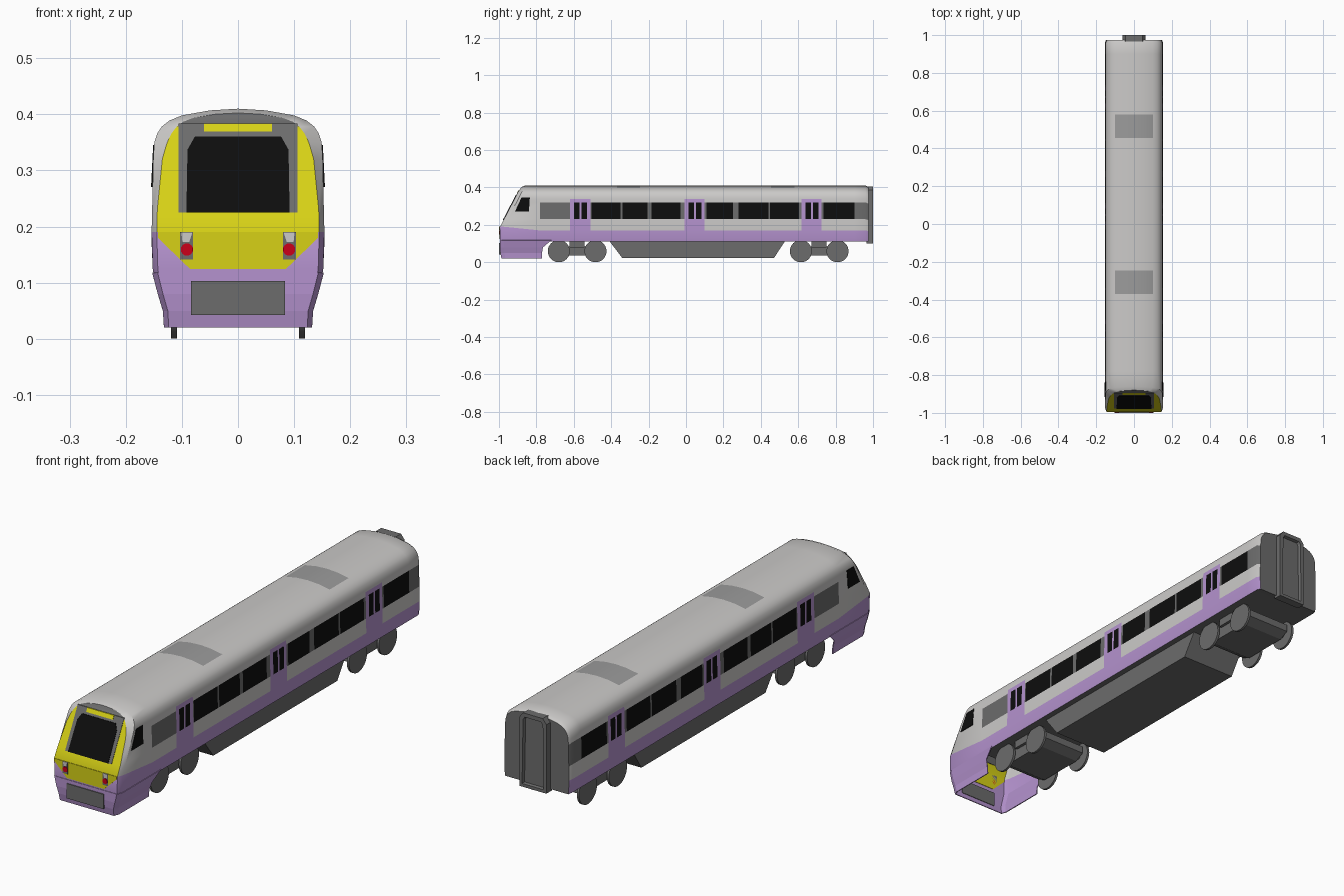
import bpy, bmesh, math
from mathutils import Matrix, Vector

if "Cube" in bpy.data.objects:
    bpy.data.objects.remove(bpy.data.objects["Cube"])

def mat(name, r, g, b):
    m = bpy.data.materials.new(name)
    m.diffuse_color = (r, g, b, 1)
    m.use_nodes = True
    m.node_tree.nodes["Principled BSDF"].inputs["Base Color"].default_value = m.diffuse_color
    return m

WHITE = mat("pale_grey", 0.60, 0.59, 0.58)
PURPLE = mat("lavender", 0.46, 0.29, 0.62)
YELLOW = mat("yellow", 0.68, 0.64, 0.008)
DARK = mat("dark_grey", 0.15, 0.15, 0.15)
BLACK = mat("black_glass", 0.004, 0.004, 0.004)
ROOFGREY = mat("vent_grey", 0.33, 0.33, 0.33)
RED = mat("lamp_red", 0.6, 0.0, 0.01)

def finish(name, bm, mats, smooth=None):
    bmesh.ops.recalc_face_normals(bm, faces=bm.faces)
    me = bpy.data.meshes.new(name)
    bm.to_mesh(me)
    bm.free()
    for m in mats:
        me.materials.append(m)
    ob = bpy.data.objects.new(name, me)
    bpy.context.collection.objects.link(ob)
    if smooth:
        bpy.ops.object.select_all(action='DESELECT')
        ob.select_set(True)
        bpy.context.view_layer.objects.active = ob
        bpy.ops.object.shade_smooth_by_angle(angle=math.radians(smooth))
    return ob

def prism(name, outer, inner, m):
    """Closed solid between two matching polygons."""
    bm = bmesh.new()
    a = [bm.verts.new(p) for p in outer]
    b = [bm.verts.new(p) for p in inner]
    bm.faces.new(a)
    bm.faces.new(b[::-1])
    n = len(a)
    for i in range(n):
        bm.faces.new((a[i], b[i], b[(i + 1) % n], a[(i + 1) % n]))
    return finish(name, bm, [m])

def box(name, x0, x1, y0, y1, z0, z1, m):
    q = [(x0, y0), (x1, y0), (x1, y1), (x0, y1)]
    return prism(name, [(x, y, z0) for x, y in q], [(x, y, z1) for x, y in q], m)

def cylinder_x(name, x, y, z, r, length, m, seg=32):
    bm = bmesh.new()
    bmesh.ops.create_cone(bm, cap_ends=True, segments=seg, radius1=r, radius2=r, depth=length,
                          matrix=Matrix.Translation((x, y, z)) @ Matrix.Rotation(math.pi / 2, 4, 'Y'))
    return finish(name, bm, [m], 35)

def nose(z):
    """Front surface position at a height."""
    return -0.994 + max(0, z - 0.19) * 0.52

def front_plate(name, pts, d, m):
    return prism(name, [(x, nose(z) - d, z) for x, z in pts],
                 [(x, nose(z) + 0.002, z) for x, z in pts], m)

# ---- body shell: cross-section lofted along the length ----
HALF = [(.150, .112), (.152, .125), (.154, .17), (.153, .23), (.151, .32), (.150, .338),
        (.149, .35), (.144, .366), (.136, .378), (.122, .389), (.10, .398), (.05, .407), (0, .41)]
N = len(HALF)
DOORS = [(-.62, -.51), (-.007, .10), (.618, .725)]
PANES = [(a + o, a + o + .03) for a, b in DOORS for o in (.02, .06)]
WINDOWS = [(-.505, -.35), (-.34, -.205), (-.185, -.03), (.11, .25), (.28, .44), (.45, .605), (.735, .90)]
VENTS = [(-.37, -.245), (.455, .58)]

def within(y, spans):
    return any(a < y < b for a, b in spans)

def full(half):
    return half + [(-x, z) for x, z in half[-2::-1]]

def raised(i, z):
    return .19 if i == 2 else z

rings = []
front = [(x * (.94 - .14 * min(1, max(0, (z - .29) / .09))), raised(i, z)) for i, (x, z) in enumerate(HALF)]
shoulder = [(x, raised(i, z)) for i, (x, z) in enumerate(HALF)]
rings.append([(x, nose(z), z - max(0, z - .38) * .25) for x, z in full(front)])
rings.append([(x, nose(z) + .02, z) for x, z in full(shoulder)])
stations = sorted({v for s in DOORS + PANES + WINDOWS + VENTS for v in s} | {-.78, .96})
rings += [[(x, y, z) for x, z in full(HALF)] for y in stations]
rings.append([(x * .96, .975, .11 + (z - .112) * .98) for x, z in full(HALF)])

MATS = [WHITE, PURPLE, YELLOW, DARK, BLACK, ROOFGREY]

def skin(row, y):
    if row < 0:
        return 3
    door = within(y, DOORS)
    if row < 2 or (door and row in (2, 4)):
        return 1
    if row == 3:
        if door:
            return 4 if within(y, PANES) else 1
        if within(y, WINDOWS):
            return 4
        return 3 if y > -.78 else 0
    return 5 if row >= 10 and within(y, VENTS) else 0

bm = bmesh.new()
vr = [[bm.verts.new(p) for p in r] for r in rings]
R = 2 * N - 1
for k in range(len(vr) - 1):
    y = (rings[k][0][1] + rings[k + 1][0][1]) / 2
    for i in range(R):
        if i == R - 1 and y < -.78:
            continue                      # nose is open underneath
        j = (i + 1) % R
        row = -1 if i == R - 1 else min(i, R - 2 - i)
        f = bm.faces.new((vr[k][i], vr[k][j], vr[k + 1][j], vr[k + 1][i]))
        f.material_index = skin(row, y)
for ring, is_front in ((vr[0], True), (vr[-1], False)):   # end caps in height strips
    for i in range(N - 1):
        q = [ring[i], ring[i + 1], ring[R - 2 - i], ring[R - 1 - i]]
        if i == N - 2:
            q = [ring[i], ring[i + 1], ring[R - 1 - i]]
        f = bm.faces.new(q)
        f.material_index = (1 if i < 2 else 2 if i < 8 else 3) if is_front else 3
finish("body_shell", bm, MATS, 32)

# ---- front face details ----
front_plate("lower_front_panel", [(-.143, .19), (-.143, .18), (-.085, .124), (.085, .124), (.143, .18), (.143, .19)], .002, YELLOW)
front_plate("windscreen_surround", [(-.106, .225), (.106, .225), (.106, .384), (-.106, .384)], .002, DARK)
front_plate("windscreen", [(-.092, .225), (.092, .225), (.09, .337), (.077, .36), (-.077, .36), (-.09, .337)], .004, BLACK)
front_plate("destination_panel", [(-.061, .369), (.061, .369), (.061, .384), (-.061, .384)], .004, YELLOW)
for s in (-1, 1):
    front_plate("lamp_housing", [(s * .080, .141), (s * .103, .141), (s * .103, .19), (s * .080, .19)], .0035, DARK)
    front_plate("headlamp", [(s * .087, .172), (s * .099, .172), (s * .101, .19), (s * .081, .19)], .0045, WHITE)
    front_plate("tail_lamp", [(s * .091 + .011 * math.cos(t * math.pi / 8), .159 + .011 * math.sin(t * math.pi / 8))
                              for t in range(16)], .0055, RED)
    # cab side window
    pts = [(-.915, .27), (-.84, .27), (-.835, .345), (-.88, .345)]
    prism("cab_side_window", [(s * (.155 - (z - .27) * .05), y, z) for y, z in pts],
          [(s * .147, y, z) for y, z in pts], BLACK)

# ---- front skirt: open shell tapering down ----
bm = bmesh.new()
prev = None
for z, w, yf, yb in [(.118, .151, -.994, -.72), (.08, .141, -.994, -.765), (.05, .132, -.991, -.77), (.02, .130, -.985, -.77)]:
    half = [(w, yb), (w, yf + .02), (w * .94, yf)]
    cur = [bm.verts.new((x, y, z)) for x, y in half + [(-x, y) for x, y in half[::-1]]]
    if prev:
        for i in range(5):
            bm.faces.new((prev[i], prev[i + 1], cur[i + 1], cur[i]))
    prev = cur
skirt = finish("front_skirt", bm, [PURPLE])
sol = skirt.modifiers.new("thickness", 'SOLIDIFY')
sol.thickness = .004
sol.offset = 0
box("coupler_panel", -.084, .084, -.9995, -.985, .042, .103, DARK)

# ---- underframe ----
side = [(-.41, .114), (-.34, .022), (.47, .022), (.53, .114)]
prism("underframe_box", [(.125, y, z) for y, z in side], [(-.125, y, z) for y, z in side], DARK)

# ---- bogies ----
for c in (-.582, .712):
    prof = [(-.14, .085), (-.14, .055), (-.10, .035), (.10, .035), (.14, .055), (.14, .085)]
    prism("bogie_frame", [(.098, c + y, z) for y, z in prof], [(-.098, c + y, z) for y, z in prof], DARK)
    box("bogie_bolster", -.11, .11, c - .04, c + .04, .08, .114, DARK)
    for dy in (-.098, .098):
        cylinder_x("axle", 0, c + dy, .059, .012, .235, DARK, 12)
        for s in (-1, 1):
            cylinder_x("wheel", s * .114, c + dy, .059, .059, .01, DARK)

# ---- rear gangway with recessed door ----
gang = [(-.062, .10), (.062, .10), (.062, .385), (.045, .406), (-.045, .406), (-.062, .385)]
bm = bmesh.new()
a = [bm.verts.new((x, 1.0, z)) for x, z in gang]
b = [bm.verts.new((x, .965, z)) for x, z in gang]
face = bm.faces.new(a)
for i in range(6):
    bm.faces.new((a[i], b[i], b[(i + 1) % 6], a[(i + 1) % 6]))
bmesh.ops.recalc_face_normals(bm, faces=bm.faces)
bmesh.ops.inset_individual(bm, faces=[face], thickness=.018)
bmesh.ops.translate(bm, verts=face.verts, vec=Vector((0, 0, 0)))
bmesh.ops.inset_individual(bm, faces=[face], thickness=.004, depth=-.012)
finish("rear_gangway", bm, [DARK])
